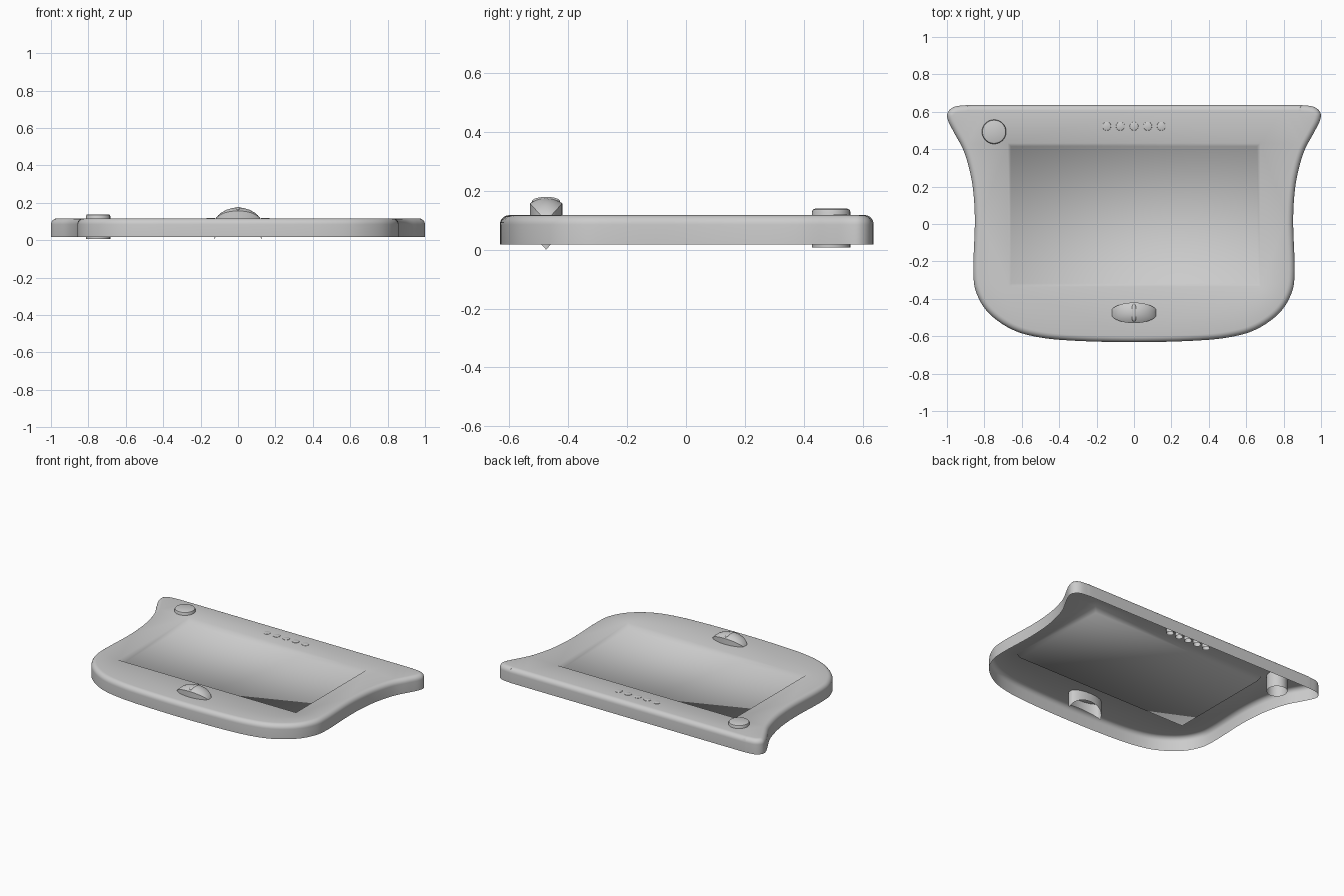
import bpy, bmesh
from math import sin, cos, pi, radians, sqrt
from mathutils import Vector

if "Cube" in bpy.data.objects:
    bpy.data.objects.remove(bpy.data.objects["Cube"])

TOP, BASE = 0.117, 0.018


def finish(name, bm, angle=40):
    bmesh.ops.recalc_face_normals(bm, faces=bm.faces)
    if sum(f.normal.z * f.calc_area() for f in bm.faces) < 0:
        bmesh.ops.reverse_faces(bm, faces=bm.faces)
    me = bpy.data.meshes.new(name)
    bm.to_mesh(me)
    bm.free()
    ob = bpy.data.objects.new(name, me)
    bpy.context.collection.objects.link(ob)
    bpy.ops.object.select_all(action='DESELECT')
    bpy.context.view_layer.objects.active = ob
    ob.select_set(True)
    bpy.ops.object.shade_smooth_by_angle(angle=radians(angle))
    return ob


def spline(pts, steps=5):
    # closed Catmull-Rom curve through the points
    out, n = [], len(pts)
    for i in range(n):
        a, b, c, d = (pts[(i + k) % n] for k in (-1, 0, 1, 2))
        for s in range(steps):
            t = s / steps
            out.append(0.5 * (2 * b + (c - a) * t + (2 * a - 5 * b + 4 * c - d) * t * t
                              + (3 * b - a - 3 * c + d) * t ** 3))
    return out


def skin(bm, rings):
    # faces between successive closed rings of vertices
    for r0, r1 in zip(rings, rings[1:]):
        n = len(r0)
        for i in range(n):
            bm.faces.new((r0[i], r0[(i + 1) % n], r1[(i + 1) % n], r1[i]))


# Shell outline: right half, front centre to back centre, then mirrored
half = [(0, -.632), (.3, -.625), (.5, -.607), (.65, -.565), (.775, -.478), (.842, -.37),
        (.859, -.25), (.851, 0), (.857, .15), (.875, .27), (.91, .39), (.96, .485),
        (.993, .55), (.997, .593), (.965, .625), (.9, .635), (.8, .637), (0, .637)]
pts = [Vector(p) for p in half] + [Vector((-x, y)) for x, y in half[-2:0:-1]]
outline = spline(pts)
n = len(outline)
inward = []
for i in range(n):
    t = (outline[(i + 1) % n] - outline[i - 1]).normalized()
    inward.append(Vector((-t.y, t.x)))

# Open-bottomed shell with a rolled upper edge
bm = bmesh.new()
R = 0.032
levels = [(0, BASE)] + [(R * (1 - cos(a)), TOP - R + R * sin(a))
                        for a in (k * pi / 12 for k in range(7))]
rings = [[bm.verts.new((*(p + d * off), z)) for p, d in zip(outline, inward)]
         for off, z in levels]
skin(bm, rings)


# Flat top around the screen opening
def rect(inset, z):
    x, y0, y1 = .675 - inset, -.335 + inset, .432 - inset
    return [bm.verts.new((*c, z)) for c in ((-x, y0), (x, y0), (x, y1), (-x, y1))]


rim = rect(0, TOP)
edges = [bm.edges.new((rim[i], rim[(i + 1) % 4])) for i in range(4)]
top = rings[-1]
edges += [bm.edges.get((top[i], top[(i + 1) % n])) for i in range(n)]
bmesh.ops.triangle_fill(bm, use_beauty=True, edges=edges, normal=(0, 0, 1))

# Shallow sunken screen floor with sloping walls
floor = rect(.017, TOP - .032)
skin(bm, [rim, floor])
bm.faces.new(floor)
finish("shell", bm, 75)


def cap_button(name, x, y, r, z0, z1, bevel, segs=32):
    # round cap, open underneath
    bm = bmesh.new()
    prof = [(r, z0), (r, z1 - bevel), (r - bevel * .3, z1 - bevel * .3), (r - bevel, z1)]
    rs = [[bm.verts.new((x + q * cos(2 * pi * i / segs), y + q * sin(2 * pi * i / segs), z))
           for i in range(segs)] for q, z in prof]
    skin(bm, rs)
    bm.faces.new(rs[-1])
    finish(name, bm)


cap_button("power_button", -.748, .493, .065, .008, .139, .01)
for k in range(5):
    cap_button(f"indicator_light_{k + 1}", (k - 2) * .073, .523, .024, .08, .12, .004, 16)

# Oval rocker: hollow skirt, arched along its length, with a domed top
bm = bmesh.new()
A, B, CY, S = .125, .055, -.475, 64


def rocker_ring(r, drop=0):
    vs = []
    for i in range(S):
        u, v = r * cos(2 * pi * i / S), r * sin(2 * pi * i / S)
        z = .097 + .06 * sqrt(max(0, 1 - u * u)) + .018 * (1 - r * r) - drop
        vs.append(bm.verts.new((A * u, CY + B * v, z)))
    return vs


rs = [rocker_ring(1, .097)] + [rocker_ring(r) for r in (1, .95, .85, .7, .5, .3, .12)]
skin(bm, rs)
tip = bm.verts.new((0, CY, .175))
for i in range(S):
    bm.faces.new((rs[-1][i], rs[-1][(i + 1) % S], tip))
finish("rocker_button", bm)

# Raised lens-shaped rib across the rocker
bm = bmesh.new()
bmesh.ops.create_uvsphere(bm, u_segments=20, v_segments=10, radius=1)
for v in bm.verts:
    v.co = Vector((v.co.x * .016, CY + v.co.y * .048, .164 + v.co.z * .015))
finish("rocker_rib", bm)
